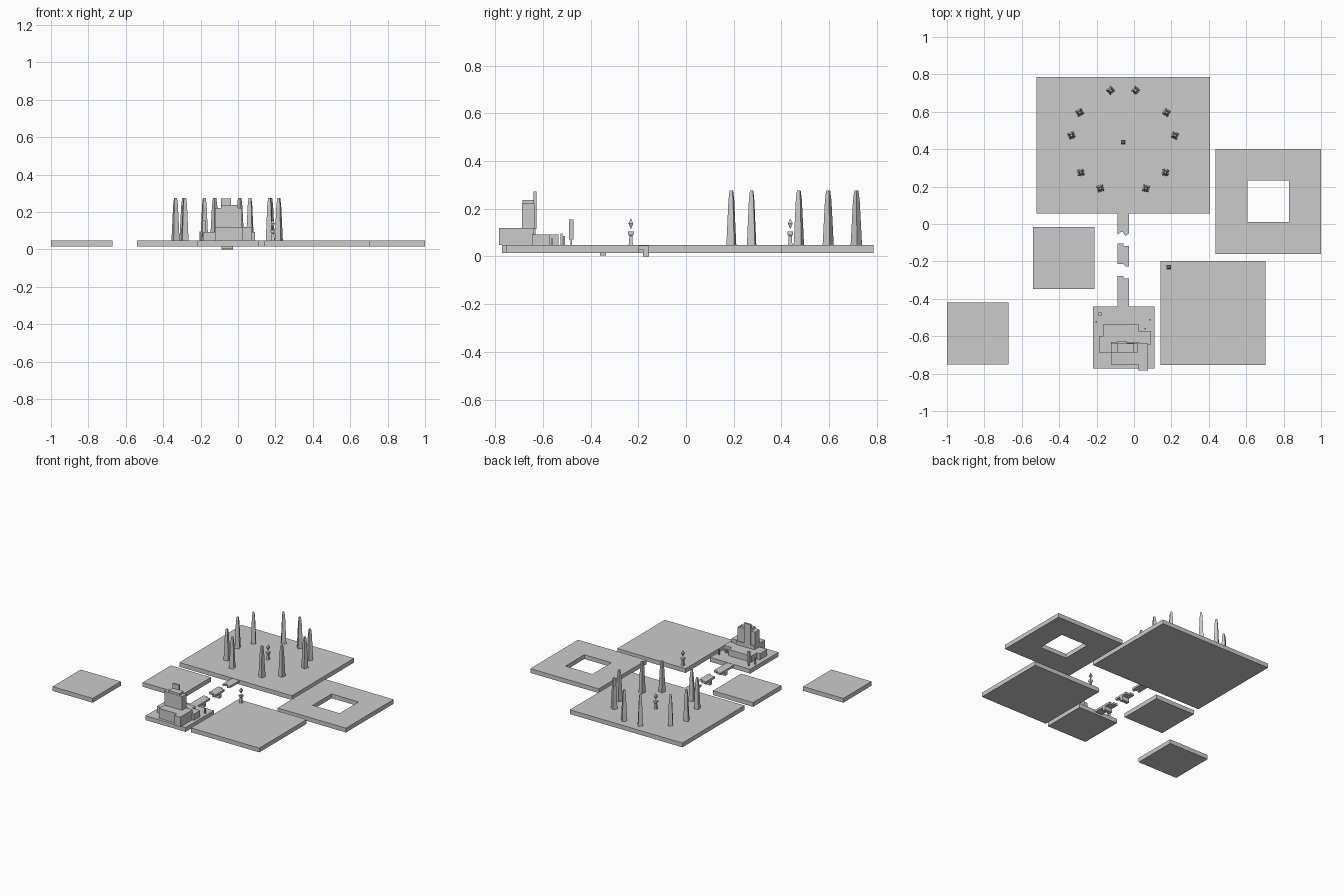
import bpy, bmesh, math

if "Cube" in bpy.data.objects:
    bpy.data.objects.remove(bpy.data.objects["Cube"])

TOP, BOTTOM = 0.047, 0.015


def finish(name, bm):
    bmesh.ops.recalc_face_normals(bm, faces=bm.faces)
    me = bpy.data.meshes.new(name)
    bm.to_mesh(me)
    bm.free()
    ob = bpy.data.objects.new(name, me)
    bpy.context.collection.objects.link(ob)
    return ob


def prism(name, pts, z0, z1):
    """Extrude a plan outline from z0 to z1."""
    bm = bmesh.new()
    f = bm.faces.new([bm.verts.new((x, y, z0)) for x, y in pts])
    r = bmesh.ops.extrude_face_region(bm, geom=[f])
    bmesh.ops.translate(bm, vec=(0, 0, z1 - z0),
                        verts=[v for v in r["geom"] if isinstance(v, bmesh.types.BMVert)])
    return finish(name, bm)


def box(name, x0, x1, y0, y1, z0, z1):
    return prism(name, [(x0, y0), (x1, y0), (x1, y1), (x0, y1)], z0, z1)


def square_loft(name, x, y, profile, turn=0):
    """Stack of square sections (half width, z), capped at both ends."""
    bm = bmesh.new()
    rings = []
    for h, z in profile:
        ring = []
        for k in range(4):
            a = turn + math.pi / 4 + k * math.pi / 2
            r = h * math.sqrt(2)
            ring.append(bm.verts.new((x + r * math.cos(a), y + r * math.sin(a), z)))
        rings.append(ring)
    for a, b in zip(rings, rings[1:]):
        for k in range(4):
            bm.faces.new((a[k], a[(k + 1) % 4], b[(k + 1) % 4], b[k]))
    bm.faces.new(rings[0])
    bm.faces.new(rings[-1])
    bmesh.ops.remove_doubles(bm, verts=bm.verts, dist=1e-6)
    return finish(name, bm)


# Square ground platforms
for name, x0, x1, y0, y1 in [
    ("arena_platform", -0.52, 0.405, 0.055, 0.785),
    ("crystal_platform", 0.142, 0.704, -0.755, -0.198),
    ("left_platform", -0.54, -0.21, -0.348, -0.017),
    ("far_left_platform", -1.0, -0.67, -0.75, -0.42),
    ("house_platform", -0.22, 0.11, -0.772, -0.44),
]:
    box(name, x0, x1, y0, y1, BOTTOM, TOP)

# Platform with a square hole
bm = bmesh.new()
rings = []
for x0, x1, y0, y1 in [(0.437, 1.0, -0.16, 0.40), (0.607, 0.829, 0.01, 0.232)]:
    for z in (BOTTOM, TOP):
        rings.append([bm.verts.new((x, y, z)) for x, y in
                      ((x0, y0), (x1, y0), (x1, y1), (x0, y1))])
ob, ot, ib, it = rings
for a, b in ((ob, ot), (ot, it), (it, ib), (ib, ob)):
    for k in range(4):
        bm.faces.new((a[k], a[(k + 1) % 4], b[(k + 1) % 4], b[k]))
finish("ring_platform", bm)

# Broken bridge with ragged ends and hanging piers
L, M, R = -0.088, -0.056, -0.027
prism("bridge_north", [(L, 0.055), (L, -0.057), (-0.07, -0.043), (-0.06, -0.043),
                       (-0.045, -0.064), (R, -0.05), (R, 0.055)], 0.03, 0.045)
prism("bridge_middle", [(L, -0.105), (L, -0.214), (M, -0.214), (-0.045, -0.228),
                        (R, -0.228), (R, -0.118), (M, -0.118), (M, -0.105)], 0.03, 0.045)
prism("bridge_south", [(L, -0.278), (L, -0.44), (R, -0.44), (R, -0.291),
                       (M, -0.291), (M, -0.278)], 0.03, 0.045)
for y, z in ((-0.168, 0.0), (-0.348, 0.003)):
    box("bridge_pier", L, R, y - 0.013, y + 0.013, z, 0.031)

# Circle of obelisks, mirrored about the arena axis
CX, CY = -0.058, 0.44
for dx, y, deg in [(0.067, 0.714, 40), (0.232, 0.596, 30), (0.276, 0.473, 20),
                   (0.226, 0.275, 10), (0.122, 0.19, 15)]:
    for s in (-1, 1):
        square_loft("obelisk", CX + s * dx, y,
                    [(0.017, TOP), (0.010, 0.235), (0.0065, 0.273), (0.0055, 0.276)],
                    -s * math.radians(deg))

# Pedestals with floating crystals
for x, y in ((CX, CY - 0.003), (0.187, -0.231)):
    square_loft("pedestal", x, y, [(0.010, TOP), (0.0075, 0.06), (0.0065, 0.085),
                                   (0.012, 0.093), (0.012, 0.105)])
    square_loft("crystal", x, y, [(0, 0.114), (0.010, 0.138), (0, 0.160)])

# Stepped house built from blocks
for name, *b in [
    ("house_front_block", -0.163, 0.024, -0.64, -0.535, TOP, 0.093),
    ("house_left_block", -0.187, -0.12, -0.687, -0.60, TOP, 0.093),
    ("house_front_right_block", 0.02, 0.09, -0.645, -0.572, TOP, 0.093),
    ("house_main_block", -0.123, 0.03, -0.752, -0.63, TOP, 0.12),
    ("house_right_block", 0.024, 0.075, -0.784, -0.64, TOP, 0.12),
    ("tower", -0.124, 0.022, -0.688, -0.636, 0.115, 0.222),
    ("tower_top", -0.09, 0.0, -0.686, -0.638, 0.215, 0.237),
    ("tower_slab", -0.09, -0.037, -0.64, -0.627, 0.115, 0.272),
]:
    box(name, *b)

# Lantern post and small garden stakes
square_loft("lantern_pole", -0.18, -0.481, [(0.004, TOP), (0.004, 0.072)])
square_loft("lantern", -0.18, -0.481, [(0.0085, 0.07), (0.0085, 0.154)])
for x, y, z in ((-0.203, -0.522, 0.097), (0.086, -0.511, 0.085), (0.06, -0.561, 0.075)):
    square_loft("stake", x, y, [(0.004, TOP), (0.004, z)])
